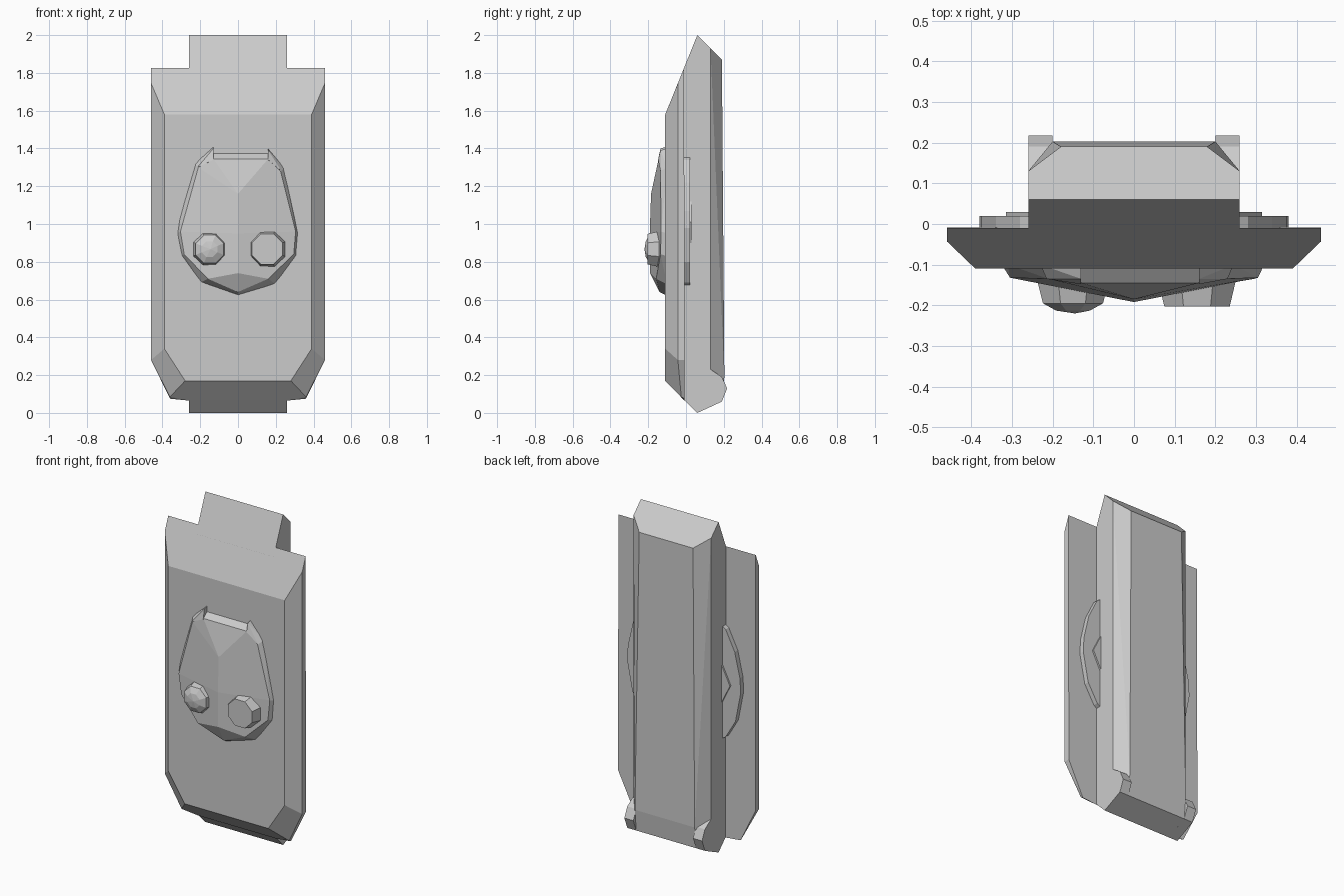
import bpy, bmesh, math
from mathutils import Vector


def hull(name, points, mirror=False):
    """Flat-faced convex solid; mirror=True also adds the points at -x."""
    pts = list(points)
    if mirror:
        pts += [(-x, y, z) for x, y, z in points if x]
    bm = bmesh.new()
    for p in pts:
        bm.verts.new(p)
    res = bmesh.ops.convex_hull(bm, input=bm.verts)
    junk = {v for v in res["geom_interior"] + res["geom_unused"]
            if isinstance(v, bmesh.types.BMVert)}
    bmesh.ops.delete(bm, geom=list(junk), context="VERTS")
    bmesh.ops.dissolve_limit(bm, angle_limit=math.radians(2),
                             verts=bm.verts, edges=bm.edges)
    bmesh.ops.recalc_face_normals(bm, faces=bm.faces)
    me = bpy.data.meshes.new(name)
    bm.to_mesh(me)
    bm.free()
    ob = bpy.data.objects.new(name, me)
    bpy.context.collection.objects.link(ob)
    return ob


def prism(name, outline, y0, y1, side=1):
    """Outline in x,z extruded from y0 to y1."""
    return hull(name, [(side * x, y, z) for x, z in outline for y in (y0, y1)])


def rings(cx, cz, sections, sides=8):
    """Stacked octagons facing -y, given as (radius, y)."""
    return [(cx + r * math.cos(math.tau * (i + .5) / sides), y,
             cz + r * math.sin(math.tau * (i + .5) / sides))
            for r, y in sections for i in range(sides)]


# Wide bevelled front plate
hull("front_plate", [
    (.39, -.11, 1.58), (.39, -.11, .34), (.28, -.11, .17),
    (.46, -.043, 1.745), (.46, -.01, 1.827), (.46, -.043, .28),
    (.46, -.008, .28), (.36, -.025, .085), (.36, -.008, .075),
    (.26, -.008, .065)], mirror=True)

# Narrow rear body with chamfered back corners
hull("rear_body", [
    (.26, -.03, 1.778), (.26, .06, 2.0), (.26, .13, 1.93), (.18, .19, 1.87),
    (.26, -.03, .09), (.26, .06, 0), (.26, .13, .032),
    (.20, .203, .19), (.20, .19, .06)], mirror=True)

# Feet at the lower back corners, and stepped bosses behind the plate
foot = [(.10, .10), (.13, .23), (.19, .19), (.218, .13), (.19, .06), (.13, .032)]
lens = [(.25, .67), (.28, .69), (.345, .80), (.38, .98), (.375, 1.07),
        (.34, 1.22), (.28, 1.34), (.25, 1.36)]
for label, s in (("left", -1), ("right", 1)):
    hull("foot_" + label, [(s * x, y, z) for x in (.20, .26) for y, z in foot])
    prism("back_boss_" + label, lens, -.02, .02, s)
    prism("back_boss_centre_" + label,
          [(.25, .88), (.315, 1.01), (.25, 1.14)], 0, .03, s)

# Faceted mask: base outline, raised rim and central ridge
hull("mask", [
    (-.13, -.10, 1.38), (-.23, -.10, 1.32), (-.31, -.10, 1.05),
    (-.325, -.10, .95), (-.30, -.10, .83), (-.20, -.10, .69), (0, -.10, .62),
    (.20, -.10, .68), (.31, -.10, .83), (.32, -.10, .95), (.30, -.10, 1.05),
    (.245, -.10, 1.30), (.16, -.10, 1.38),
    (-.13, -.145, 1.345), (-.21, -.135, 1.30), (-.305, -.132, .96),
    (-.285, -.135, .84), (-.16, -.158, .71), (0, -.14, .64),
    (.16, -.158, .71), (.295, -.135, .84), (.305, -.132, .96),
    (.225, -.135, 1.28), (.16, -.145, 1.345),
    (0, -.185, 1.16), (0, -.192, .95), (0, -.190, .74)])

# Small pointed ears at the ends of the mask's top edge
hull("ear_left", [(-.13, -.10, 1.41), (-.13, -.135, 1.40), (-.13, -.10, 1.33),
                  (-.13, -.148, 1.34), (-.23, -.10, 1.32), (-.215, -.135, 1.30)])
hull("ear_right", [(.16, -.10, 1.40), (.16, -.135, 1.39), (.16, -.10, 1.33),
                   (.16, -.148, 1.34), (.245, -.10, 1.30), (.23, -.135, 1.28)])

# One domed eye and one flat eye
hull("eye_domed", rings(-.15, .867, [(.095, -.14), (.08, -.195), (.045, -.213)])
     + [(-.145, -.22, .867)])
hull("eye_flat", rings(.155, .867, [(.103, -.14), (.087, -.203)]))
